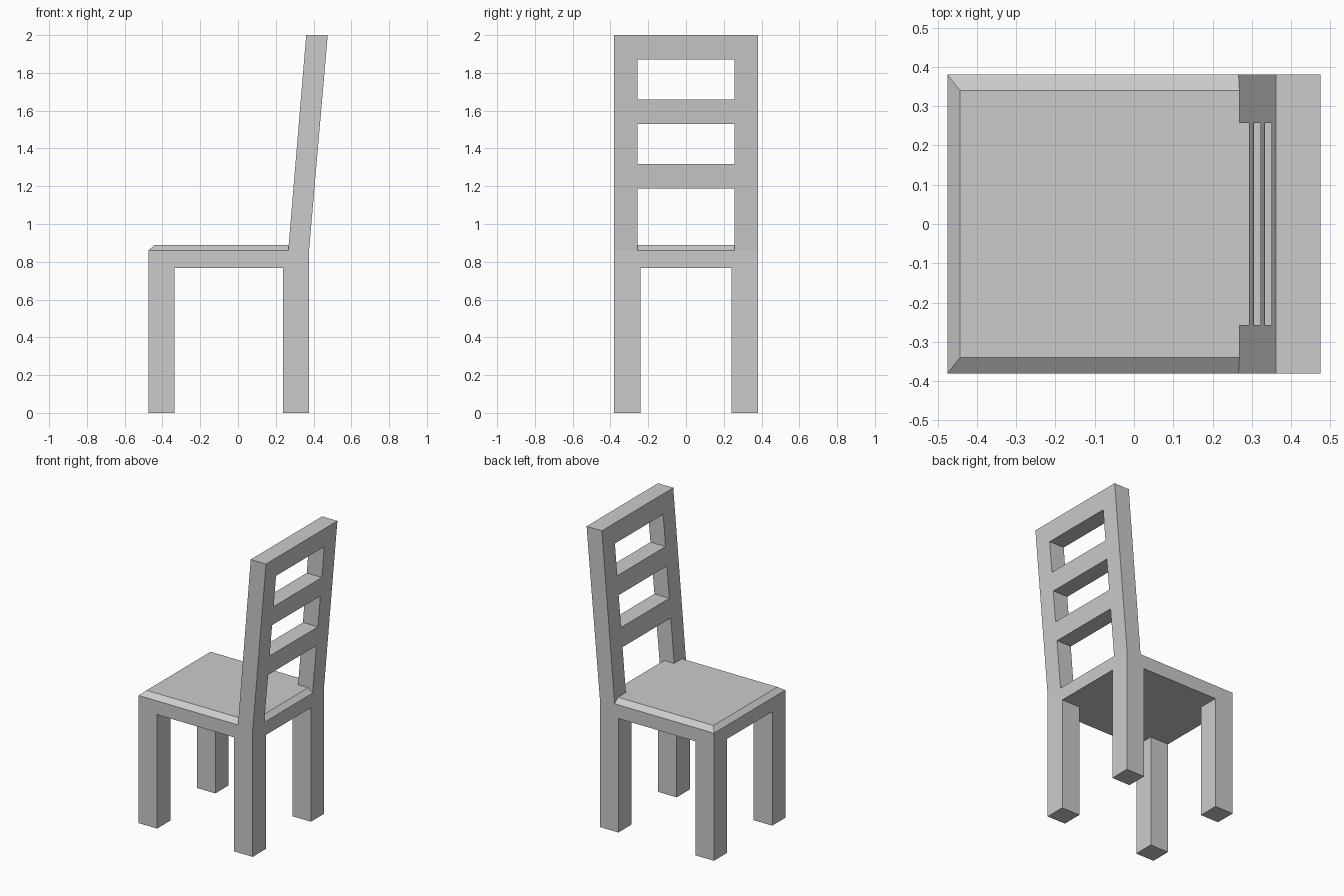
import bpy, bmesh

if "Cube" in bpy.data.objects:
    bpy.data.objects.remove(bpy.data.objects["Cube"])

SEAT_Z = 0.86          # bottom of the leaning back
TOP_Z = 2.0


def front_x(z):
    """Front face of the leaning back at height z."""
    return 0.266 + (z - SEAT_Z) / (TOP_Z - SEAT_Z) * (0.361 - 0.266)


def rear_x(z):
    """Rear face of the leaning back at height z."""
    return 0.376 + (z - SEAT_Z) / (TOP_Z - SEAT_Z) * (0.475 - 0.376)


def loft(name, rings):
    """Solid through stacked rectangles (x0, x1, y0, y1, z)."""
    bm = bmesh.new()
    loops = [[bm.verts.new(p) for p in ((x0, y0, z), (x1, y0, z), (x1, y1, z), (x0, y1, z))]
             for x0, x1, y0, y1, z in rings]
    for a, b in zip(loops, loops[1:]):
        for i in range(4):
            j = (i + 1) % 4
            bm.faces.new((a[i], a[j], b[j], b[i]))
    bm.faces.new(loops[0][::-1])
    bm.faces.new(loops[-1])
    bmesh.ops.recalc_face_normals(bm, faces=bm.faces)
    mesh = bpy.data.meshes.new(name)
    bm.to_mesh(mesh)
    bm.free()
    obj = bpy.data.objects.new(name, mesh)
    bpy.context.collection.objects.link(obj)
    return obj


def back_piece(name, y0, y1, z0, z1):
    """Leaning piece of the back between two heights."""
    return loft(name, [(front_x(z), rear_x(z), y0, y1, z) for z in (z0, z1)])


# Seat with chamfered top edge
loft("seat", [(-0.475, 0.376, -0.38, 0.38, 0.768),
              (-0.475, 0.376, -0.38, 0.38, SEAT_Z),
              (-0.443, 0.343, -0.34, 0.34, 0.888)])

# Legs and back posts, left and right
for side, (inner, post) in {"near": (-0.24, -0.257), "far": (0.24, 0.257)}.items():
    edge = 0.38 if inner > 0 else -0.38
    y0, y1 = sorted((inner, edge))
    for label, x0, x1 in (("front", -0.475, -0.337), ("rear", 0.238, 0.376)):
        loft(f"{label}_leg_{side}", [(x0, x1, y0, y1, z) for z in (0, 0.768)])
    y0, y1 = sorted((post, edge))
    back_piece(f"back_post_{side}", y0, y1, SEAT_Z, TOP_Z)

# Back rails
for name, z0, z1 in (("lower_rail", 1.187, 1.317),
                     ("middle_rail", 1.53, 1.658),
                     ("top_rail", 1.87, TOP_Z)):
    back_piece(name, -0.257, 0.257, z0, z1)
